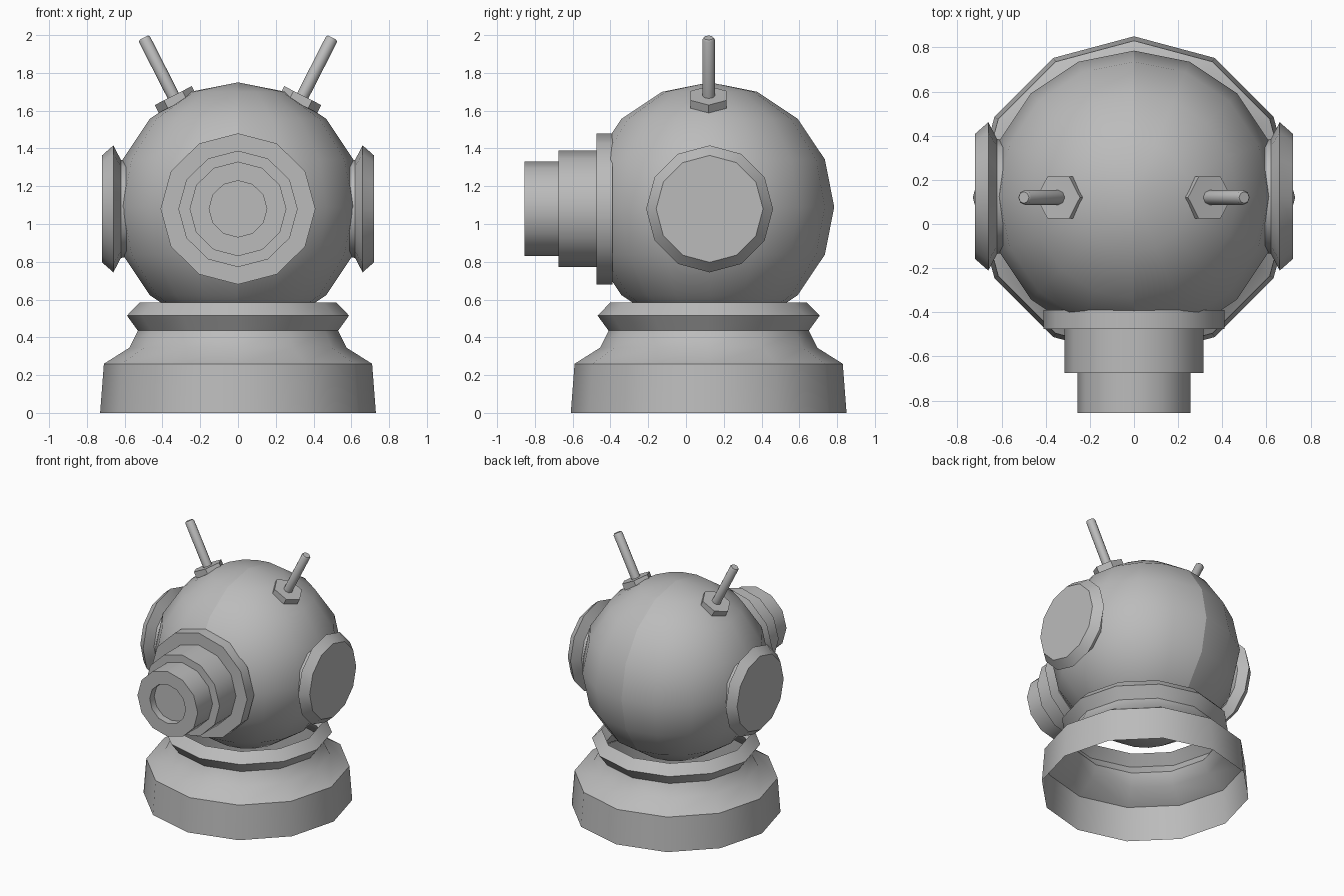
import bpy, bmesh, math
from mathutils import Matrix

if "Cube" in bpy.data.objects:
    bpy.data.objects.remove(bpy.data.objects["Cube"], do_unlink=True)

metal = bpy.data.materials.new("plain_grey")
metal.use_nodes = True
GREY = (0.5, 0.5, 0.5, 1)
metal.diffuse_color = GREY
metal.node_tree.nodes["Principled BSDF"].inputs["Base Color"].default_value = GREY

CENTRE_Y = 0.12
HEAD_Z = 1.09


def finish(name, bm, placement, is_sharp):
    """Smooth the faces, mark sharp edges and link the object."""
    bmesh.ops.recalc_face_normals(bm, faces=bm.faces)
    for face in bm.faces:
        face.smooth = True
    for edge in bm.edges:
        edge.smooth = not is_sharp(edge)
    bm.transform(placement)
    mesh = bpy.data.meshes.new(name)
    bm.to_mesh(mesh)
    bm.free()
    mesh.materials.append(metal)
    obj = bpy.data.objects.new(name, mesh)
    bpy.context.collection.objects.link(obj)
    return obj


def lathe(name, profile, placement, sides=12, capped=True, limit=38):
    """Spin (radius, height) points about local z, optionally capping both ends."""
    bm = bmesh.new()
    rings = []
    for radius, height in profile:
        angles = [math.tau * i / sides for i in range(sides)]
        rings.append([bm.verts.new((radius * math.cos(a), radius * math.sin(a), height))
                      for a in angles])
    for low, high in zip(rings, rings[1:]):
        for i in range(sides):
            j = (i + 1) % sides
            bm.faces.new((low[i], low[j], high[j], high[i]))
    if capped:
        bm.faces.new(rings[0][::-1])
        bm.faces.new(rings[-1])
    sharp = math.radians(limit)
    return finish(name, bm, placement,
                  lambda e: len(e.link_faces) == 2 and e.calc_face_angle(0) > sharp)


def place(x, y, z, angle=0, axis="Y"):
    return Matrix.Translation((x, y, z)) @ Matrix.Rotation(math.radians(angle), 4, axis)


# Open shoulder base with flared neck collar
lathe("shoulder_base",
      [(0.73, 0), (0.71, 0.26), (0.575, 0.345), (0.53, 0.435), (0.588, 0.515), (0.52, 0.585)],
      place(0, CENTRE_Y, 0), capped=False)

# Round head with a crease along its middle plane
head = bmesh.new()
bmesh.ops.create_uvsphere(head, u_segments=16, v_segments=8, radius=0.66)
finish("head_sphere", head, place(0, CENTRE_Y + 0.005, HEAD_Z),
       lambda e: all(abs(v.co.x) < 0.001 for v in e.verts))

# Stepped front port with a recessed centre
lathe("front_port",
      [(0.4, 0.39), (0.4, 0.475), (0.308, 0.475), (0.308, 0.675), (0.25, 0.675),
       (0.25, 0.855), (0.149, 0.855), (0.149, 0.8)],
      place(0, 0, 1.08, 90, "X") @ Matrix.Diagonal((1.025, 1, 1, 1)))

# Side ports and antennas, one pair each
for side, word in ((1, "left"), (-1, "right")):
    lathe(word + "_side_port",
          [(0.25, 0.57), (0.26, 0.62), (0.336, 0.66), (0.283, 0.72)],
          place(0, CENTRE_Y + 0.005, 1.08, 90 * side))
    stem = place(0.333 * side, CENTRE_Y, 1.66, 27 * side)
    lathe(word + "_antenna_nut", [(0.11, -0.025), (0.11, 0.022)], stem, sides=6)
    lathe(word + "_antenna_rod", [(0.033, 0), (0.033, 0.355), (0.026, 0.366)], stem,
          sides=8, limit=50)
